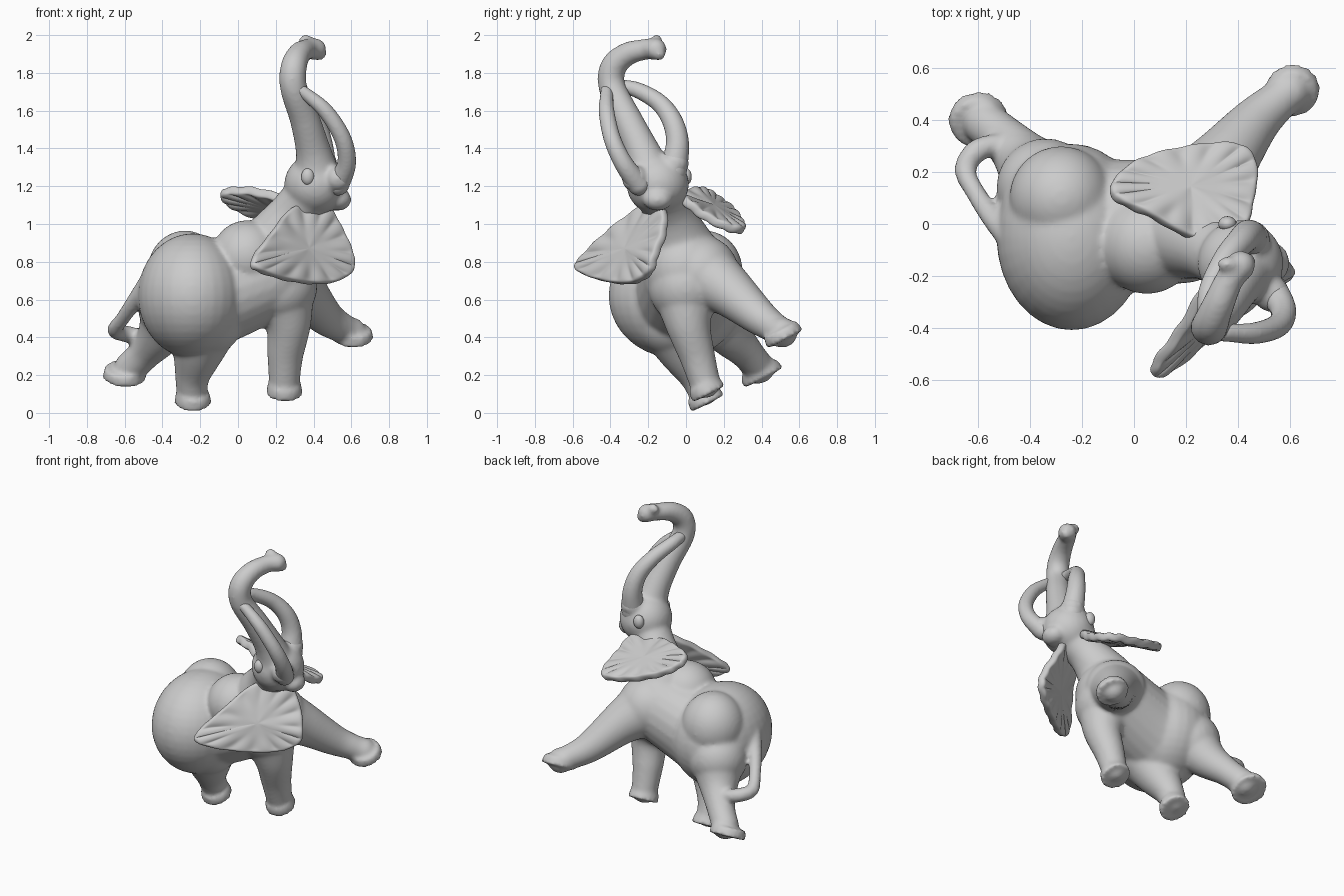
import bpy, bmesh, math
from mathutils import Vector, Matrix, Euler

if "Cube" in bpy.data.objects:
    bpy.data.objects.remove(bpy.data.objects["Cube"])


def spline(pts, steps=8, closed=False):
    """Catmull-Rom through points of any dimension."""
    n, out = len(pts), []
    get = (lambda i: pts[i % n]) if closed else (lambda i: pts[max(0, min(n - 1, i))])
    for i in range(n if closed else n - 1):
        for s in range(steps):
            t = s / steps
            out.append(tuple(0.5 * (2 * b + (c - a) * t + (2 * a - 5 * b + 4 * c - d) * t * t
                                    + (3 * b - a - 3 * c + d) * t ** 3)
                             for a, b, c, d in zip(get(i - 1), get(i), get(i + 1), get(i + 2))))
    return out if closed else out + [tuple(pts[-1])]


def ball(bm, loc, radii, rot=(0, 0, 0)):
    if not isinstance(radii, tuple):
        radii = (radii,) * 3
    m = Matrix.LocRotScale(Vector(loc), Euler([math.radians(a) for a in rot]), Vector(radii))
    bmesh.ops.create_uvsphere(bm, u_segments=32, v_segments=20, radius=1, matrix=m)


def limb(bm, pts, sides=24):
    """Round tapered tube; each point is (x, y, z, radius)."""
    path = spline(pts)
    pos = [Vector(p[:3]) for p in path]
    side, prev, rings = None, None, []
    for i, p in enumerate(pos):
        d = (pos[min(i + 1, len(pos) - 1)] - pos[max(i - 1, 0)]).normalized()
        side = d.orthogonal().normalized() if prev is None else prev.rotation_difference(d) @ side
        up, prev = d.cross(side), d
        rings.append([bm.verts.new(p + path[i][3] * (side * math.cos(a) + up * math.sin(a)))
                      for a in (2 * math.pi * k / sides for k in range(sides))])
    for r, q in zip(rings, rings[1:]):
        for k in range(sides):
            bm.faces.new((r[k], r[(k + 1) % sides], q[(k + 1) % sides], q[k]))
    bm.faces.new(rings[0][::-1])
    bm.faces.new(rings[-1])
    for p in (pts[0], pts[-1]):
        ball(bm, p[:3], p[3])


def foot(bm, sole, r):
    """Flat-soled pad; all soles share the same tilt."""
    n = Vector((0.03, -0.46, 0.89)).normalized()
    m = Matrix.Translation(Vector(sole) + n * 0.03) @ n.to_track_quat('Z', 'Y').to_matrix().to_4x4()
    bmesh.ops.create_cone(bm, cap_ends=True, segments=32, radius1=r, radius2=r * 0.9,
                          depth=0.06, matrix=m)


def finish(bm, name, mods=()):
    me = bpy.data.meshes.new(name)
    bmesh.ops.recalc_face_normals(bm, faces=bm.faces)
    bm.to_mesh(me)
    bm.free()
    ob = bpy.data.objects.new(name, me)
    bpy.context.collection.objects.link(ob)
    bpy.context.view_layer.objects.active = ob
    for kind, props in mods:
        mod = ob.modifiers.new(kind.title(), kind)
        for k, v in props.items():
            setattr(mod, k, v)
        bpy.ops.object.modifier_apply(modifier=mod.name)
    for p in ob.data.polygons:
        p.use_smooth = True
    return ob


def blend(voxel, passes):
    return [('REMESH', dict(mode='VOXEL', voxel_size=voxel)),
            ('SMOOTH', dict(factor=0.5, iterations=passes))]


# Torso: hindquarters, back hump, belly, chest and shoulder
bm = bmesh.new()
ball(bm, (-0.24, -0.05, 0.62), (0.29, 0.36, 0.33))
ball(bm, (-0.28, 0.10, 0.75), (0.20, 0.20, 0.215))
limb(bm, [(-0.22, -0.02, 0.60, 0.29), (-0.05, -0.01, 0.65, 0.26), (0.16, 0.01, 0.73, 0.24)])
ball(bm, (0.05, -0.08, 0.83), 0.19)
# Neck and head with lower lip
limb(bm, [(0.18, 0.0, 0.76, 0.23), (0.20, -0.04, 0.90, 0.18), (0.29, -0.09, 1.05, 0.13),
          (0.38, -0.14, 1.16, 0.13)])
ball(bm, (0.41, -0.15, 1.21), (0.165, 0.165, 0.16))
ball(bm, (0.53, -0.15, 1.13), (0.07, 0.08, 0.06))
ball(bm, (0.53, -0.27, 1.24), 0.07)
ball(bm, (0.45, -0.06, 1.32), 0.075)
# Raised trunk with flared tip
limb(bm, [(0.42, -0.18, 1.24, 0.13), (0.40, -0.23, 1.38, 0.095), (0.355, -0.31, 1.55, 0.08),
          (0.295, -0.39, 1.72, 0.072), (0.295, -0.385, 1.83, 0.07), (0.325, -0.31, 1.90, 0.062),
          (0.37, -0.21, 1.925, 0.055), (0.41, -0.16, 1.925, 0.058)])
ball(bm, (0.36, -0.155, 1.97), (0.04, 0.03, 0.034))
ball(bm, (0.43, -0.14, 1.90), (0.04, 0.03, 0.035))
# Legs
legs = [
    ([(0.22, 0.0, 0.67, 0.2), (0.265, 0.01, 0.48, 0.125), (0.25, 0.06, 0.3, 0.095),
      (0.245, 0.10, 0.16, 0.082)], (0.245, 0.12, 0.10), 0.098),
    ([(0.22, 0.08, 0.74, 0.2), (0.33, 0.22, 0.65, 0.14), (0.46, 0.385, 0.51, 0.098),
      (0.55, 0.47, 0.45, 0.08), (0.60, 0.51, 0.425, 0.08)], (0.61, 0.525, 0.39), 0.108),
    ([(-0.17, -0.08, 0.50, 0.2), (-0.21, -0.01, 0.33, 0.14), (-0.24, 0.055, 0.2, 0.095),
      (-0.245, 0.09, 0.12, 0.082)], (-0.24, 0.115, 0.05), 0.1),
    ([(-0.34, 0.14, 0.56, 0.19), (-0.41, 0.23, 0.42, 0.125), (-0.49, 0.32, 0.32, 0.09),
      (-0.57, 0.385, 0.24, 0.085)], (-0.60, 0.41, 0.185), 0.118),
]
for path, sole, r in legs:
    limb(bm, path)
    foot(bm, sole, r)
# Curled tail
limb(bm, [(-0.46, -0.06, 0.70, 0.06), (-0.54, 0.02, 0.60, 0.045), (-0.61, 0.12, 0.50, 0.038),
          (-0.65, 0.21, 0.44, 0.042), (-0.60, 0.285, 0.42, 0.045), (-0.50, 0.31, 0.40, 0.04)])
finish(bm, "body", blend(0.013, 8))

# Tusks, curving up to the trunk
tusks = {
    "near_tusk": [(0.53, -0.25, 1.21, 0.06), (0.575, -0.33, 1.32, 0.05), (0.555, -0.39, 1.45, 0.046),
                  (0.47, -0.42, 1.59, 0.042), (0.37, -0.42, 1.68, 0.035), (0.31, -0.42, 1.72, 0.03)],
    "far_tusk": [(0.45, -0.07, 1.28, 0.075), (0.44, -0.045, 1.42, 0.062), (0.41, -0.07, 1.54, 0.055),
                 (0.35, -0.14, 1.64, 0.048), (0.29, -0.26, 1.71, 0.042), (0.28, -0.36, 1.73, 0.035)],
}
for name, path in tusks.items():
    bm = bmesh.new()
    limb(bm, path)
    finish(bm, name, blend(0.01, 3))

# Eyes on both sides of the head
for name, loc in (("near_eye", (0.37, -0.295, 1.25)), ("far_eye", (0.36, -0.0, 1.25))):
    bm = bmesh.new()
    ball(bm, loc, (0.035, 0.03, 0.045))
    finish(bm, name)


def ear(name, outline):
    """Fan-shaped flap: concentric rings with light ribs, thickened and rounded."""
    bm = bmesh.new()
    edge = [Vector(p) for p in spline(outline, 6, True)]
    mid = sum(edge, Vector()) / len(edge)
    nrm = sum(((a - mid).cross(b - mid) for a, b in zip(edge, edge[1:])), Vector()).normalized()
    rings = []
    for s in (1, 0.9, 0.75, 0.5, 0.25):
        rib = 0.006 if s in (0.75, 0.9) else 0
        rings.append([bm.verts.new(mid + (p - mid) * s + nrm * rib * (-1) ** (k // 2))
                      for k, p in enumerate(edge)])
    n = len(edge)
    for r, q in zip(rings, rings[1:]):
        for k in range(n):
            bm.faces.new((r[k], r[(k + 1) % n], q[(k + 1) % n], q[k]))
    c = bm.verts.new(mid)
    for k in range(n):
        bm.faces.new((rings[-1][k], rings[-1][(k + 1) % n], c))
    finish(bm, name, [('SOLIDIFY', dict(thickness=0.05, offset=0)),
                      ('SUBSURF', dict(levels=2))])


ear("near_ear", [(0.29, -0.23, 1.09), (0.17, -0.42, 0.95), (0.07, -0.56, 0.81), (0.11, -0.575, 0.75),
                 (0.29, -0.43, 0.695), (0.48, -0.28, 0.685), (0.60, -0.19, 0.74),
                 (0.61, -0.16, 0.83), (0.55, -0.11, 0.97), (0.46, -0.12, 1.10)])
ear("far_ear", [(0.24, -0.06, 1.14), (0.06, 0.03, 1.18), (-0.08, 0.10, 1.175), (-0.08, 0.17, 1.13),
                (0.02, 0.25, 1.07), (0.22, 0.30, 1.0), (0.41, 0.305, 0.965), (0.475, 0.22, 0.98),
                (0.46, 0.08, 1.05), (0.42, -0.02, 1.13)])
